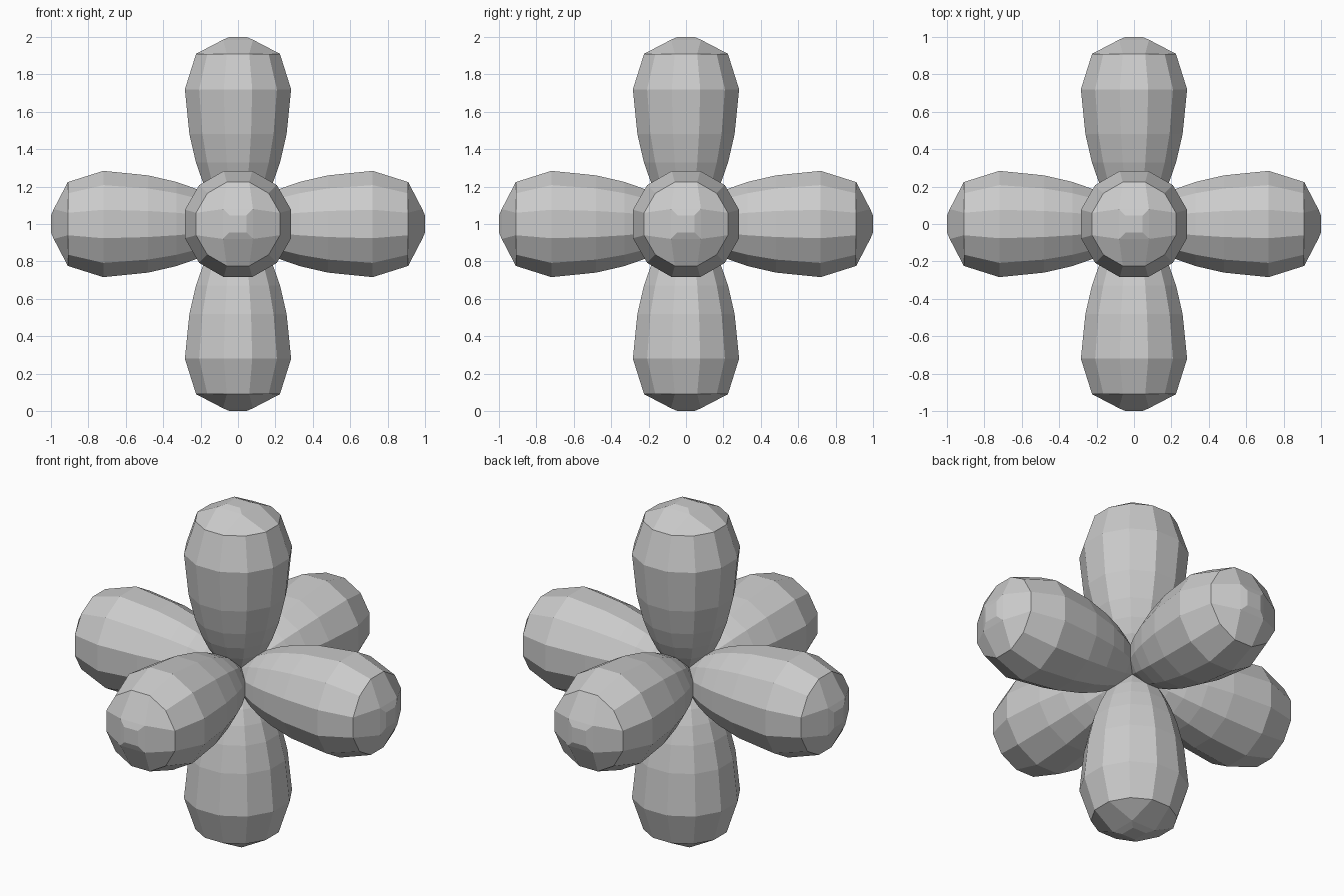
import bpy, bmesh, math
from mathutils import Vector, Matrix

if "Cube" in bpy.data.objects:
    bpy.data.objects.remove(bpy.data.objects["Cube"])

SIDES = 12
# (distance from centre, radius) of each ring, root to shoulder
RINGS = [(0.04, 0.08), (0.15, 0.158), (0.23, 0.197), (0.33, 0.233),
         (0.48, 0.269), (0.72, 0.294), (0.91, 0.232)]


def add_lobe(bm):
    """One club-shaped lobe along +z, trimmed where it meets its neighbours."""
    rings = []
    for z, r in RINGS:
        rings.append([bm.verts.new((r * math.cos(a), r * math.sin(a), z))
                      for a in (math.radians(15 + 30 * i) for i in range(SIDES))])
    for lo, hi in zip(rings, rings[1:]):
        for i in range(SIDES):
            j = (i + 1) % SIDES
            bm.faces.new((lo[i], lo[j], hi[j], hi[i]))
    root = bm.verts.new((0, 0, 0))
    for i in range(SIDES):
        bm.faces.new((root, rings[0][(i + 1) % SIDES], rings[0][i]))

    # rounded tip: 3 x 3 patch with a small flat square in the middle
    def square(s, z):
        return [bm.verts.new((s * x, s * y, z))
                for x, y in ((1, 1), (-1, 1), (-1, -1), (1, -1))]
    outer, inner, top = square(0.08, 0.985), square(0.045, 1.0), rings[-1]
    for k in range(4):
        n = (k + 1) % 4
        a = 3 * k
        bm.faces.new((top[a], top[a + 1], top[a + 2], outer[k]))
        bm.faces.new((top[a + 2], top[(a + 3) % SIDES], outer[n], outer[k]))
        bm.faces.new((outer[k], outer[n], inner[n], inner[k]))
    bm.faces.new(inner)

    # trim on the four diagonal planes
    for d in ((1, 0), (-1, 0), (0, 1), (0, -1)):
        bmesh.ops.bisect_plane(bm, geom=bm.verts[:] + bm.edges[:] + bm.faces[:],
                               dist=1e-5, plane_co=(0, 0, 0),
                               plane_no=(d[0], d[1], -1), clear_outer=True)


lobe = bmesh.new()
add_lobe(lobe)
lobe_mesh = bpy.data.meshes.new("lobe")
lobe.to_mesh(lobe_mesh)
lobe.free()

# six lobes pointing along every axis, welded into one body
body = bmesh.new()
for axis in ((1, 0, 0), (-1, 0, 0), (0, 1, 0), (0, -1, 0), (0, 0, 1), (0, 0, -1)):
    start = len(body.verts)
    body.from_mesh(lobe_mesh)
    body.verts.ensure_lookup_table()
    rot = Vector((0, 0, 1)).rotation_difference(Vector(axis)).to_matrix().to_4x4()
    if axis[2] == -1:
        rot = Matrix.Rotation(math.pi, 4, 'X')
    bmesh.ops.transform(body, matrix=Matrix.Translation((0, 0, 1)) @ rot,
                        verts=body.verts[start:])
bmesh.ops.remove_doubles(body, verts=body.verts[:], dist=0.001)
bmesh.ops.recalc_face_normals(body, faces=body.faces[:])
mesh = bpy.data.meshes.new("six_lobed_body")
body.to_mesh(mesh)
body.free()
bpy.data.meshes.remove(lobe_mesh)
bpy.context.collection.objects.link(bpy.data.objects.new("six_lobed_body", mesh))
